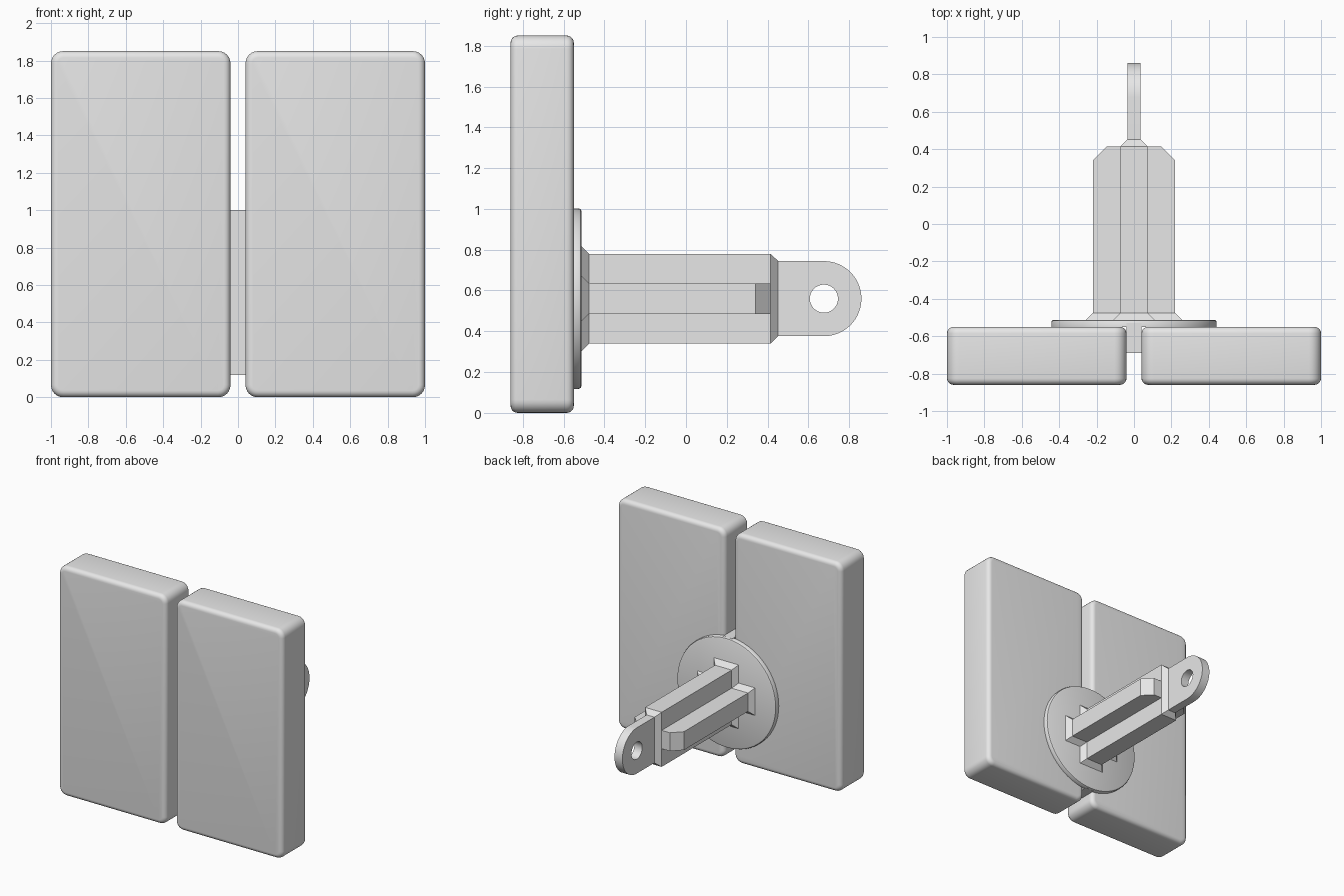
import bpy
import bmesh
import math
from mathutils import Vector

default = bpy.data.objects.get("Cube")
if default:
    bpy.data.objects.remove(default, do_unlink=True)

grey = bpy.data.materials.new("plain_grey")
grey.use_nodes = True
grey.diffuse_color = (0.8, 0.8, 0.8, 1)
grey.node_tree.nodes["Principled BSDF"].inputs["Base Color"].default_value = (0.8, 0.8, 0.8, 1)

MID_Z = 0.56   # height of the disc and shaft axis
ARM = 0.22     # reach of each arm of the cross
HALF = 0.074   # half thickness of each arm


def finish(name, bm, smooth=False):
    bmesh.ops.recalc_face_normals(bm, faces=bm.faces)
    mesh = bpy.data.meshes.new(name)
    bm.to_mesh(mesh)
    bm.free()
    mesh.materials.append(grey)
    obj = bpy.data.objects.new(name, mesh)
    bpy.context.collection.objects.link(obj)
    bpy.ops.object.select_all(action='DESELECT')
    obj.select_set(True)
    bpy.context.view_layer.objects.active = obj
    if smooth:
        bpy.ops.object.shade_smooth_by_angle(angle=math.radians(35))
    return obj


def loft(loops):
    """Skin matching point loops and cap both ends."""
    bm = bmesh.new()
    rings = [[bm.verts.new(p) for p in loop] for loop in loops]
    for a, b in zip(rings, rings[1:]):
        for i in range(len(a)):
            j = (i + 1) % len(a)
            bm.faces.new((a[i], a[j], b[j], b[i]))
    bm.faces.new(rings[0])
    bm.faces.new(rings[-1])
    return bm


def rect(y, w, h, z=MID_Z):
    return [(sx * w, y, z + sz * h) for sx, sz in ((-1, -1), (1, -1), (1, 1), (-1, 1))]


def circle(y, r, n=64):
    return [(r * math.cos(i * math.tau / n), y, MID_Z + r * math.sin(i * math.tau / n))
            for i in range(n)]


def cross(y, grow):
    """Outline of a plus sign, offset outwards by grow."""
    a, t = ARM + grow, HALF + grow
    pts = []
    for k in range(4):
        c, s = round(math.cos(k * math.pi / 2)), round(math.sin(k * math.pi / 2))
        for u, v in ((a, -t), (a, t), (t, t)):
            pts.append((u * c - v * s, y, MID_Z + u * s + v * c))
    return pts


# Two rounded front panels
for side, name in ((-1, "right_panel"), (1, "left_panel")):
    bm = loft([rect(y, 0.48, 0.925, 0.925) for y in (-0.86, -0.55)])
    bmesh.ops.translate(bm, verts=bm.verts, vec=Vector((side * 0.52, 0, 0)))
    corners = [e for e in bm.edges if abs(e.verts[0].co.y - e.verts[1].co.y) > 0.1]
    bmesh.ops.bevel(bm, geom=corners, offset=0.065, segments=6, profile=0.5, affect='EDGES')
    bmesh.ops.recalc_face_normals(bm, faces=bm.faces)
    rims = [e for e in bm.edges if abs(e.verts[0].co.y - e.verts[1].co.y) < 0.001]
    bmesh.ops.bevel(bm, geom=rims, offset=0.035, segments=5, profile=0.5, affect='EDGES')
    finish(name, bm, True)

# Backing disc with a softened rear rim
finish("backing_disc", loft([circle(-0.55, 0.442), circle(-0.525, 0.442),
                             circle(-0.516, 0.438), circle(-0.512, 0.428)]), True)

# Rib filling the gap between the panels
finish("centre_rib", loft([rect(y, 0.04, 0.442) for y in (-0.69, -0.53)]))

# Flared foot of the cross-shaped shaft
finish("shaft_foot", loft([cross(-0.512, 0.037), cross(-0.475, 0)]))

# Upright blade of the shaft, tapering to the tab
finish("upright_blade", loft([rect(-0.475, HALF, ARM), rect(0.415, HALF, ARM),
                              rect(0.452, 0.035, 0.184)]))

# Side wings with chamfered ends
for side, name in ((-1, "right_wing"), (1, "left_wing")):
    outline = [(HALF, -0.475), (ARM, -0.475), (ARM, 0.34), (ARM - 0.074, 0.415), (HALF, 0.415)]
    finish(name, loft([[(side * x, y, MID_Z + dz) for x, y in outline]
                       for dz in (-HALF, HALF)]))

# Rounded tab with a pin hole
profile = [(0.452, 0.184)]
for i in range(33):
    a = math.pi / 2 - math.pi * i / 32
    profile.append((0.676 + 0.184 * math.cos(a), 0.184 * math.sin(a)))
profile.append((0.452, -0.184))
tab = finish("tab", loft([[(x, y, MID_Z + z) for y, z in profile] for x in (-0.035, 0.035)]))

hole = [(0.676 + 0.069 * math.cos(i * math.tau / 32), 0.069 * math.sin(i * math.tau / 32))
        for i in range(32)]
cutter = finish("hole_cutter", loft([[(x, y, MID_Z + z) for y, z in hole] for x in (-0.1, 0.1)]))
cutter.hide_render = True
cut = tab.modifiers.new("pin_hole", 'BOOLEAN')
cut.operation = 'DIFFERENCE'
cut.solver = 'EXACT'
cut.object = cutter
bpy.ops.object.select_all(action='DESELECT')
tab.select_set(True)
bpy.context.view_layer.objects.active = tab
bpy.ops.object.modifier_apply(modifier=cut.name)
bpy.data.objects.remove(cutter, do_unlink=True)
bpy.ops.object.shade_smooth_by_angle(angle=math.radians(35))
